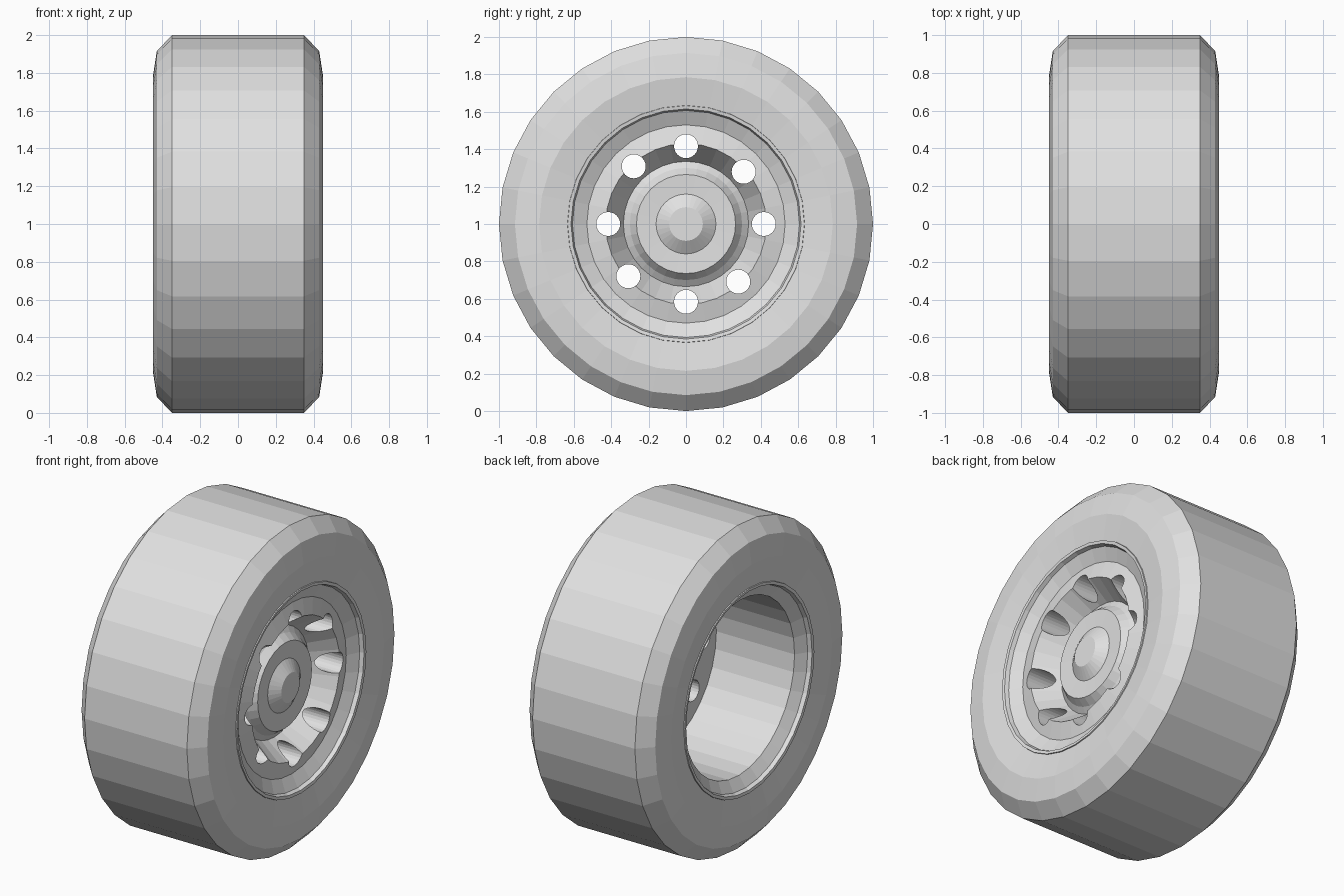
import bpy, bmesh
from math import sin, cos, pi, radians
from mathutils import Matrix

if "Cube" in bpy.data.objects:
    bpy.data.objects.remove(bpy.data.objects["Cube"])

SEGMENTS = 32

grey = bpy.data.materials.new("plain_grey")
grey.use_nodes = True
grey.diffuse_color = (0.75, 0.75, 0.75, 1)
grey.node_tree.nodes["Principled BSDF"].inputs["Base Color"].default_value = grey.diffuse_color


def add_object(name, bm):
    bmesh.ops.recalc_face_normals(bm, faces=bm.faces)
    mesh = bpy.data.meshes.new(name)
    bm.to_mesh(mesh)
    bm.free()
    mesh.materials.append(grey)
    obj = bpy.data.objects.new(name, mesh)
    obj.location.z = 1
    bpy.context.scene.collection.objects.link(obj)
    return obj


def lathe(name, profile, closed):
    """Turn (x, radius) points about the x axis; open ends are capped."""
    bm = bmesh.new()
    rings = []
    for x, r in profile:
        angles = [2 * pi * i / SEGMENTS for i in range(SEGMENTS)]
        rings.append([bm.verts.new((x, r * cos(a), r * sin(a))) for a in angles])
    pairs = list(zip(rings, rings[1:]))
    if closed:
        pairs.append((rings[-1], rings[0]))
    else:
        bm.faces.new(rings[0])
        bm.faces.new(rings[-1])
    for a, b in pairs:
        for i in range(SEGMENTS):
            j = (i + 1) % SEGMENTS
            bm.faces.new((a[i], a[j], b[j], b[i]))
    return add_object(name, bm)


# Tyre: half profile from tread to bead, mirrored
half = [(0.35, 1.0), (0.43, 0.915), (0.45, 0.785), (0.428, 0.63)]
lathe("tyre", half + [(-x, r) for x, r in reversed(half)], True)

# Rim: hub cap, hub, dished disc and outer lip, then the open barrel behind
cap_and_hub = [(0.36, 0.09), (0.315, 0.16), (0.32, 0.265), (0.275, 0.30), (0.25, 0.335)]
dish = [(0.395, 0.43), (0.37, 0.53)]
lip = [(0.408, 0.607), (0.432, 0.615), (0.435, 0.633), (0.40, 0.64)]
back_lip = [(-x, r) for x, r in reversed(lip)]
barrel = [(-0.365, 0.54), (0.17, 0.54), (0.17, 0.1)]
rim = lathe("rim", cap_and_hub + dish + lip + back_lip + barrel, False)

# Eight vent holes drilled through the disc, the diagonal ones slightly turned
bm = bmesh.new()
for i in range(8):
    a = radians(45 * i - (2.8 if i % 2 else 0))
    place = Matrix.Translation((0.3, 0.416 * cos(a), 0.416 * sin(a)))
    bmesh.ops.create_cone(bm, cap_ends=True, segments=24, radius1=0.064, radius2=0.064,
                          depth=0.5, matrix=place @ Matrix.Rotation(pi / 2, 4, "Y"))
drill = add_object("vent_hole_cutter", bm)
drill.hide_render = True
cut = rim.modifiers.new("vent_holes", "BOOLEAN")
cut.operation = "DIFFERENCE"
cut.solver = "EXACT"
cut.object = drill
bpy.context.view_layer.objects.active = rim
rim.select_set(True)
bpy.ops.object.modifier_apply(modifier=cut.name)
bpy.data.objects.remove(drill)
